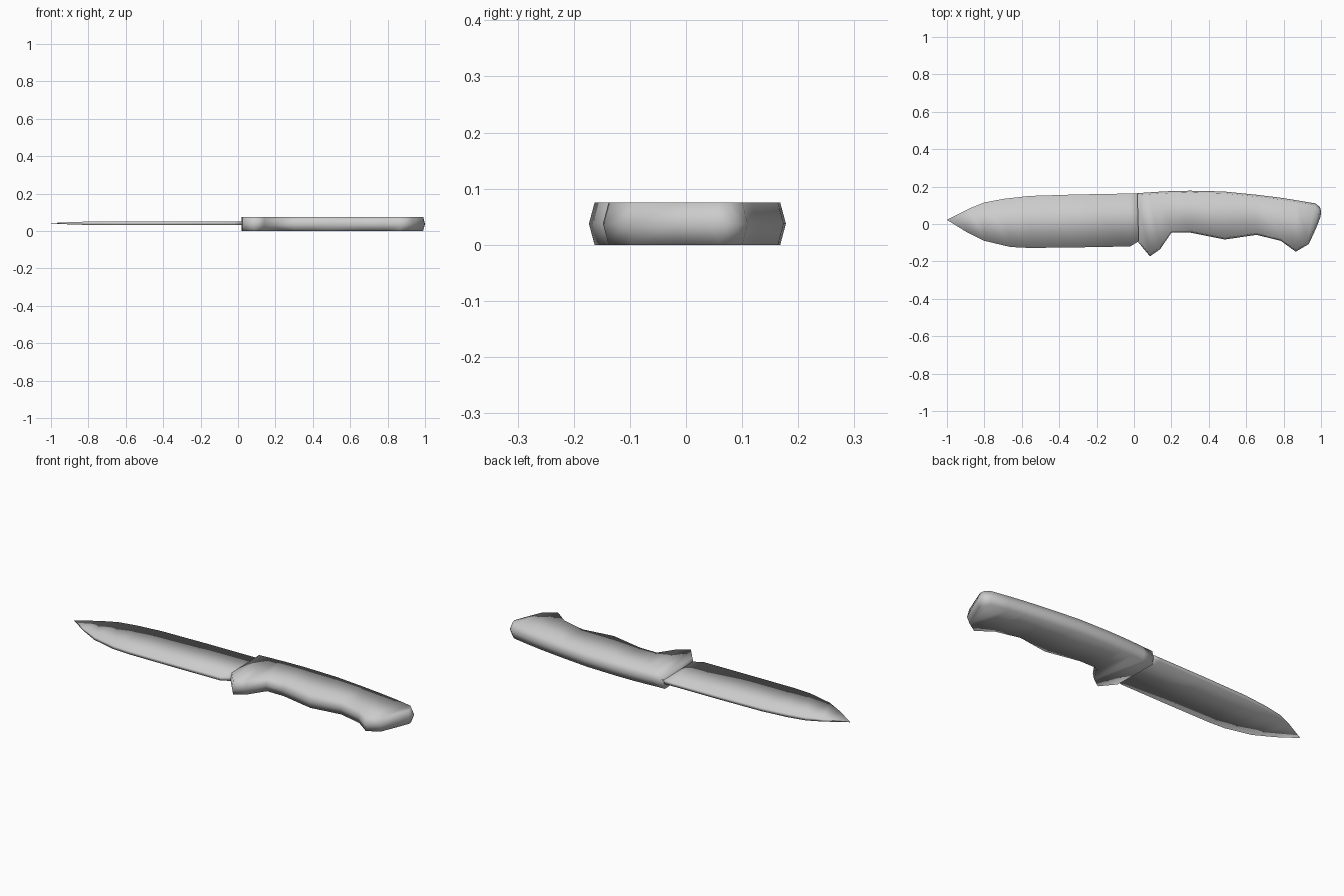
import bpy, bmesh
from mathutils import Vector

cube = bpy.data.objects.get("Cube")
if cube:
    bpy.data.objects.remove(cube)

grey = bpy.data.materials.new("light grey")
grey.use_nodes = True
grey.diffuse_color = (0.6, 0.6, 0.6, 1)
grey.node_tree.nodes["Principled BSDF"].inputs["Base Color"].default_value = (0.6, 0.6, 0.6, 1)


def layered_solid(name, stations, mid, layers):
    """Loft stations (spine x, spine y, belly x, belly y, half thickness, end inset) through layers (height, inset)."""
    bm = bmesh.new()
    rows = []
    for xs, ys, xb, yb, half, end in stations:
        row = []
        for height, inset in layers:
            z = mid + height * half
            row.append((bm.verts.new(Vector((xs - end * inset, ys - inset, z))),
                        bm.verts.new(Vector((xb - end * inset, yb + inset, z)))))
        rows.append(row)
    last = len(layers) - 1
    for a, b in zip(rows, rows[1:]):
        # flat top and bottom, then the spine and belly walls
        for k in (0, last):
            bm.faces.new((a[k][0], b[k][0], b[k][1], a[k][1]))
        for k in range(last):
            for side in (0, 1):
                bm.faces.new((a[k][side], b[k][side], b[k + 1][side], a[k + 1][side]))
    for row in (rows[0], rows[-1]):
        for k in range(last):
            bm.faces.new((row[k][0], row[k][1], row[k + 1][1], row[k + 1][0]))
    bmesh.ops.remove_doubles(bm, verts=bm.verts, dist=0.0001)
    bmesh.ops.recalc_face_normals(bm, faces=bm.faces)
    mesh = bpy.data.meshes.new(name)
    bm.to_mesh(mesh)
    bm.free()
    mesh.materials.append(grey)
    mesh.shade_smooth()
    obj = bpy.data.objects.new(name, mesh)
    bpy.context.collection.objects.link(obj)
    return obj


# Thin blade, tapering to the point
blade = [
    (-1.0, .022, -1.0, .022, .001, 0),
    (-.88, .083, -.9, -.04, .006, 0),
    (-.8, .115, -.8, -.09, .009, 0),
    (-.7, .134, -.66, -.123, .01, 0),
    (-.56, .15, -.56, -.128, .01, 0),
    (-.3, .158, -.3, -.125, .01, 0),
    (-.02, .163, -.02, -.12, .01, 0),
    (.03, .163, .03, -.09, .01, 0),
]
layered_solid("blade", blade, .041, [(-1, 0), (1, 0)])

# Handle with finger guard, grip waves and a hooked butt
T = .0375
handle = [
    (.018, .165, .025, -.1, T, 0),
    (.08, .169, .085, -.173, T, 0),
    (.14, .173, .14, -.135, T, 0),
    (.2, .176, .2, -.046, T, 0),
    (.3, .178, .3, -.046, T, 0),
    (.48, .174, .485, -.083, T, 0),
    (.65, .157, .655, -.058, T, 0),
    (.78, .141, .785, -.09, T, 0),
    (.87, .127, .865, -.148, T, 0),
    (.97, .11, .935, -.107, T, .6),
    (.995, .09, .975, -.02, T, 1),
    (1.0, .07, .998, .04, T, 1),
]
layered_solid("handle", handle, T, [(-1, .01), (0, 0), (1, .01)])
